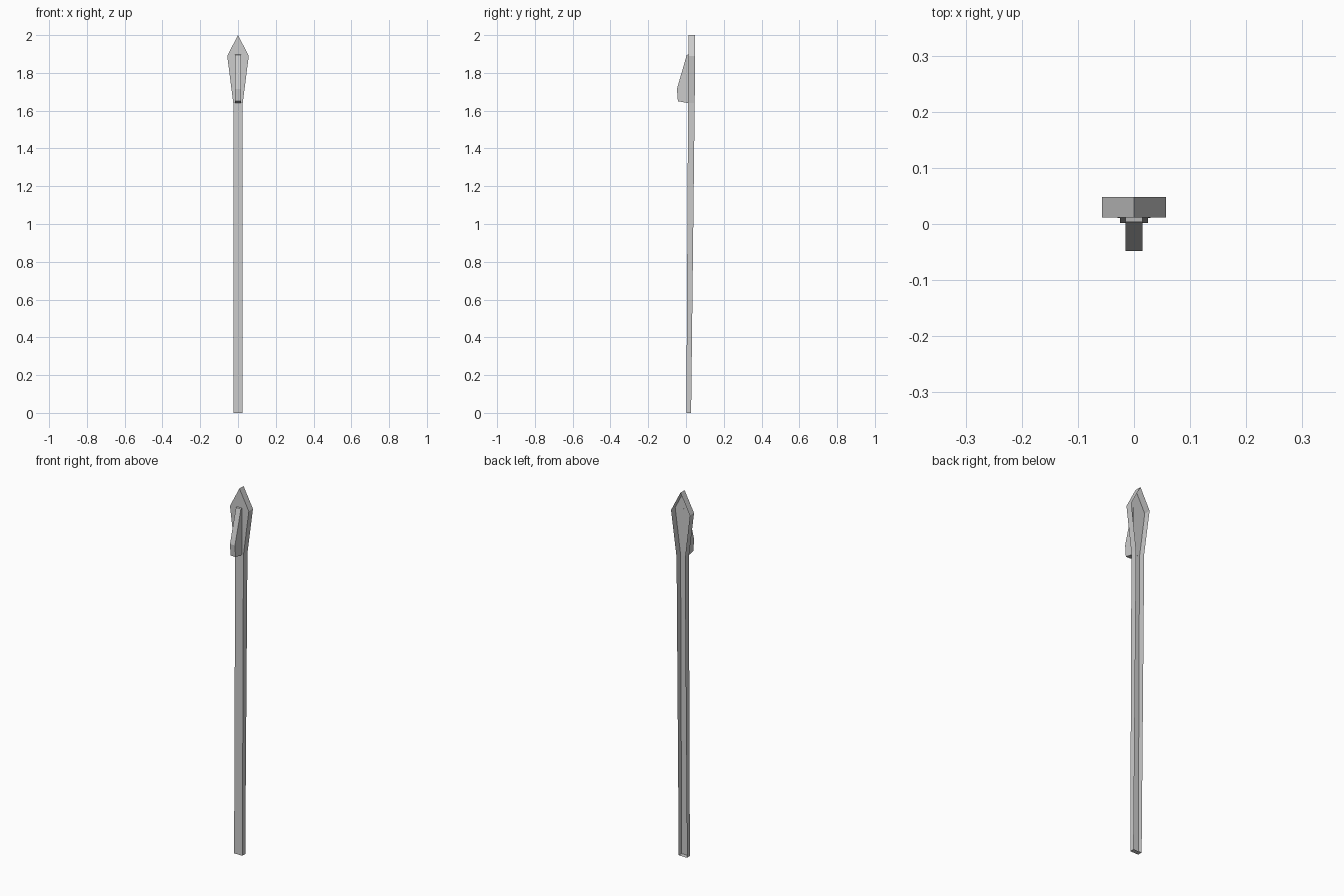
import bpy, bmesh

if "Cube" in bpy.data.objects:
    bpy.data.objects.remove(bpy.data.objects["Cube"])


def make_object(name, bm):
    bmesh.ops.recalc_face_normals(bm, faces=bm.faces[:])
    mesh = bpy.data.meshes.new(name)
    bm.to_mesh(mesh)
    bm.free()
    obj = bpy.data.objects.new(name, mesh)
    bpy.context.collection.objects.link(obj)
    return obj


# Pointed shaft: thin pressed shell, open at the back, deepening to the tip
# half outline rows: x, z, front y, back y
half = [(0.025, 0, 0.002, 0.027),
        (0.025, 1.64, 0.011, 0.046),
        (0.057, 1.89, 0.012, 0.048)]
tip = (0, 2.0, 0.012, 0.048)
outline = half + [tip] + [(-x, z, f, b) for x, z, f, b in reversed(half)]

bm = bmesh.new()
front = [bm.verts.new((x, f, z)) for x, z, f, b in outline]
back = [bm.verts.new((x, b, z)) for x, z, f, b in outline]
n = len(outline)
bm.faces.new([front[i] for i in (0, 1, 5, 6)])      # shaft face
bm.faces.new([front[i] for i in (1, 2, 3, 4, 5)])   # head face
for i in range(n):                                  # side walls and foot
    j = (i + 1) % n
    bm.faces.new((front[i], front[j], back[j], back[i]))
make_object("pointed_shaft", bm)

# Raised catch on the front of the head: side profile (y, z) extruded in x
profile = [(0.0125, 1.64), (-0.043, 1.65), (-0.048, 1.715), (0.004, 1.895), (0.0125, 1.897)]
bm = bmesh.new()
face = bm.faces.new([bm.verts.new((-0.015, y, z)) for y, z in profile])
ext = bmesh.ops.extrude_face_region(bm, geom=[face])
moved = [v for v in ext["geom"] if isinstance(v, bmesh.types.BMVert)]
bmesh.ops.translate(bm, verts=moved, vec=(0.03, 0, 0))
make_object("front_catch", bm)
